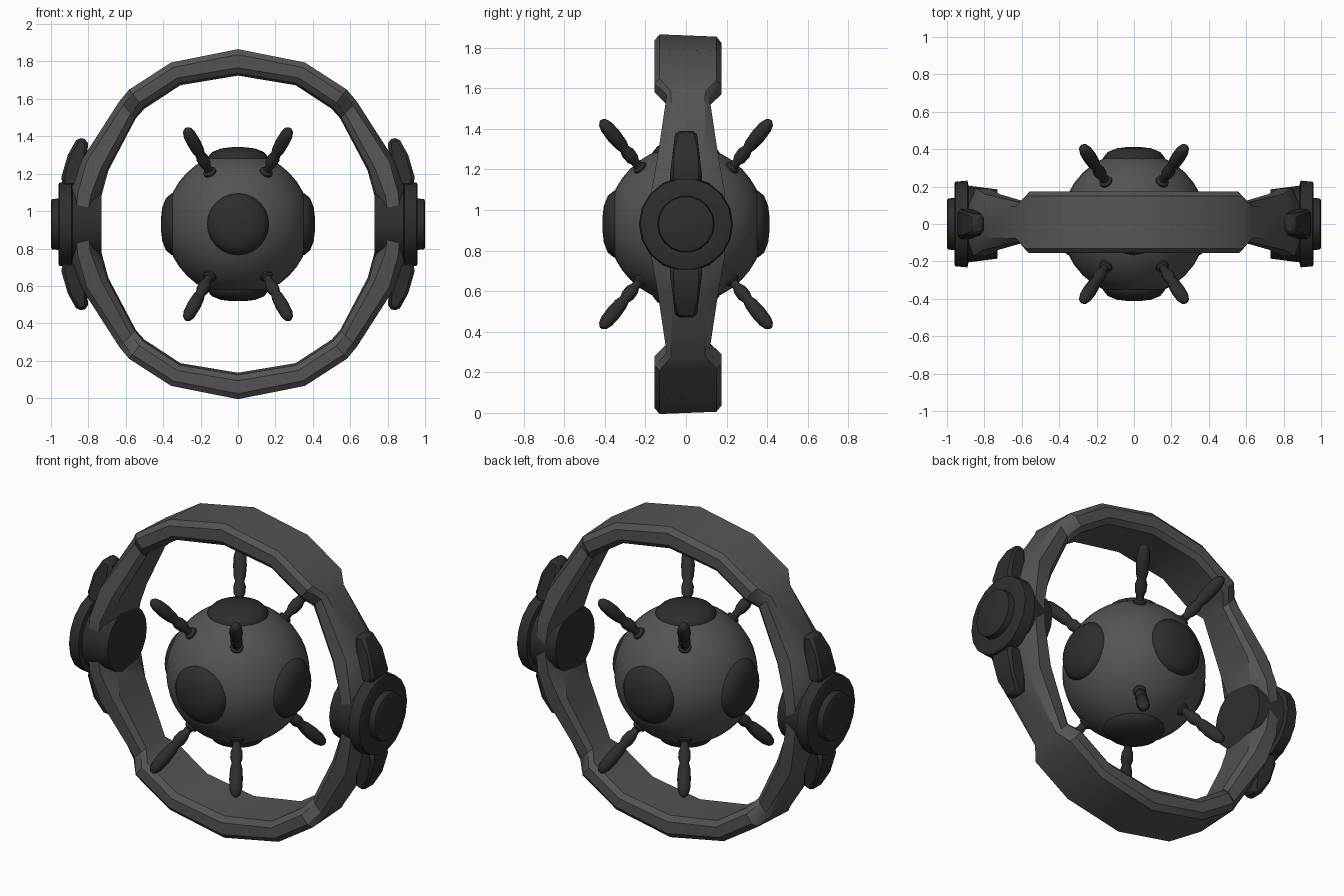
import bpy, bmesh, math
from mathutils import Vector, Matrix

cube = bpy.data.objects.get("Cube")
if cube:
    bpy.data.objects.remove(cube, do_unlink=True)

CENTRE = Vector((0, 0, 0.93))


def material(name, value):
    m = bpy.data.materials.new(name)
    m.use_nodes = True
    colour = (value, value, value, 1)
    m.diffuse_color = colour
    bsdf = m.node_tree.nodes["Principled BSDF"]
    bsdf.inputs["Base Color"].default_value = colour
    bsdf.inputs["Roughness"].default_value = 0.6
    return m


GREY = material("mid grey", 0.088)
DARK = material("dark grey", 0.027)


def finish(name, bm, mat, angle=35):
    bmesh.ops.recalc_face_normals(bm, faces=bm.faces[:])
    mesh = bpy.data.meshes.new(name)
    bm.to_mesh(mesh)
    bm.free()
    mesh.materials.append(mat)
    ob = bpy.data.objects.new(name, mesh)
    bpy.context.collection.objects.link(ob)
    bpy.ops.object.select_all(action="DESELECT")
    ob.select_set(True)
    bpy.context.view_layer.objects.active = ob
    bpy.ops.object.shade_smooth_by_angle(angle=math.radians(angle))
    return ob


def loft(bm, rings, closed):
    """Skin equal-length loops; cap the ends unless the chain is closed."""
    loops = [[bm.verts.new(p) for p in ring] for ring in rings]
    pairs = list(zip(loops, loops[1:]))
    if closed:
        pairs.append((loops[-1], loops[0]))
    else:
        bm.faces.new(loops[0])
        bm.faces.new(loops[-1])
    for a, b in pairs:
        for i in range(len(a)):
            j = (i + 1) % len(a)
            bm.faces.new((a[i], a[j], b[j], b[i]))


def lathe(name, profile, direction, mat, sides, angle=35):
    """Revolve (distance, radius) points about a direction from the centre."""
    turn = Vector(direction).to_track_quat("Z", "Y")
    rings = []
    for h, r in profile:
        ring = []
        for i in range(sides):
            a = math.tau * i / sides
            ring.append(CENTRE + turn @ Vector((r * math.cos(a), r * math.sin(a), h)))
        rings.append(ring)
    bm = bmesh.new()
    loft(bm, rings, False)
    return finish(name, bm, mat, angle)


# Outer ring: angle from top, outer/inner radius, half widths of side, outer, inner
STATIONS = [
    (0, 0.93, 0.80, 0.165, 0.140, 0.140),
    (22.5, 0.93, 0.81, 0.165, 0.140, 0.140),
    (39, 0.92, 0.80, 0.165, 0.140, 0.140),
    (44, 0.91, 0.79, 0.105, 0.085, 0.085),
    (67.5, 0.90, 0.755, 0.150, 0.080, 0.120),
    (79, 0.91, 0.75, 0.180, 0.080, 0.100),
    (90, 0.91, 0.76, 0.180, 0.080, 0.050),
]
half = STATIONS + [(180 - s[0], *s[1:]) for s in STATIONS[-2::-1]]
around = half + [(360 - s[0], *s[1:]) for s in half[-2:0:-1]]
sections = []
for deg, ro, ri, w, wo, wi in around:
    a = math.radians(deg)
    edge = 0.03 if w != 0.18 else 0.045
    section = [(ro, -wo), (ro, wo), (ro - edge, w), (ri + edge, w),
               (ri, wi), (ri, -wi), (ri + edge, -w), (ro - edge, -w)]
    sections.append([CENTRE + Vector(((r - 0.04 * y) * math.sin(a), y + 0.01,
                                      (r - 0.04 * y) * math.cos(a)))
                     for r, y in section])
bm = bmesh.new()
loft(bm, sections, True)
finish("outer_ring", bm, GREY, 30)

# Core sphere
bm = bmesh.new()
bmesh.ops.create_uvsphere(bm, u_segments=32, v_segments=20, radius=0.388,
                          matrix=Matrix.Translation(CENTRE))
finish("core_sphere", bm, GREY, 40)

# Domed pads on the six poles
PAD = [(0.30, 0.165), (0.355, 0.165), (0.385, 0.14), (0.405, 0.09), (0.412, 0.03)]
POLES = {"left": (1, 0, 0), "right": (-1, 0, 0), "back": (0, 1, 0),
         "front": (0, -1, 0), "top": (0, 0, 1), "bottom": (0, 0, -1)}
for label, d in POLES.items():
    lathe("pad_" + label, PAD, d, DARK, 24, 40)

# Eight turned spikes
SPIKE = [(0.34, 0.036), (0.395, 0.036), (0.405, 0.022), (0.43, 0.022),
         (0.45, 0.031), (0.49, 0.034), (0.52, 0.025), (0.55, 0.033),
         (0.61, 0.037), (0.67, 0.034), (0.70, 0.025), (0.715, 0.01)]
for x in (-1, 1):
    for y in (-1, 1):
        for z in (-1, 1):
            label = "_".join(("left" if x > 0 else "right",
                              "back" if y > 0 else "front",
                              "top" if z > 0 else "bottom"))
            lathe("spike_" + label, SPIKE, (0.385 * x, 0.58 * y, 0.71 * z), DARK, 12, 50)

# Side hubs with a rim plate and a cap
HUB = [(0.73, 0.185), (0.885, 0.205), (0.89, 0.232), (0.955, 0.226),
       (0.96, 0.215), (0.96, 0.14), (0.995, 0.136), (1.0, 0.125)]
for side, label in ((1, "left"), (-1, "right")):
    lathe("hub_" + label, HUB, (side, 0, 0), DARK, 18, 30)

# Fins above and below each hub: (x, height from centre, half width)
FIN = [(0.80, 0.45, 0.05), (0.857, 0.465, 0.05), (0.91, 0.37, 0.075),
       (0.945, 0.25, 0.08), (0.935, 0.20, 0.08), (0.82, 0.20, 0.08)]
for side, label in ((1, "left"), (-1, "right")):
    for up, place in ((1, "upper"), (-1, "lower")):
        bm = bmesh.new()
        loft(bm, [[(side * x, k * w, CENTRE.z + up * h) for x, h, w in FIN]
                  for k in (-1, 1)], False)
        fin = finish("fin_%s_%s" % (place, label), bm, DARK, 30)
        bevel = fin.modifiers.new("soft_edges", "BEVEL")
        bevel.width = 0.018
        bevel.segments = 1
